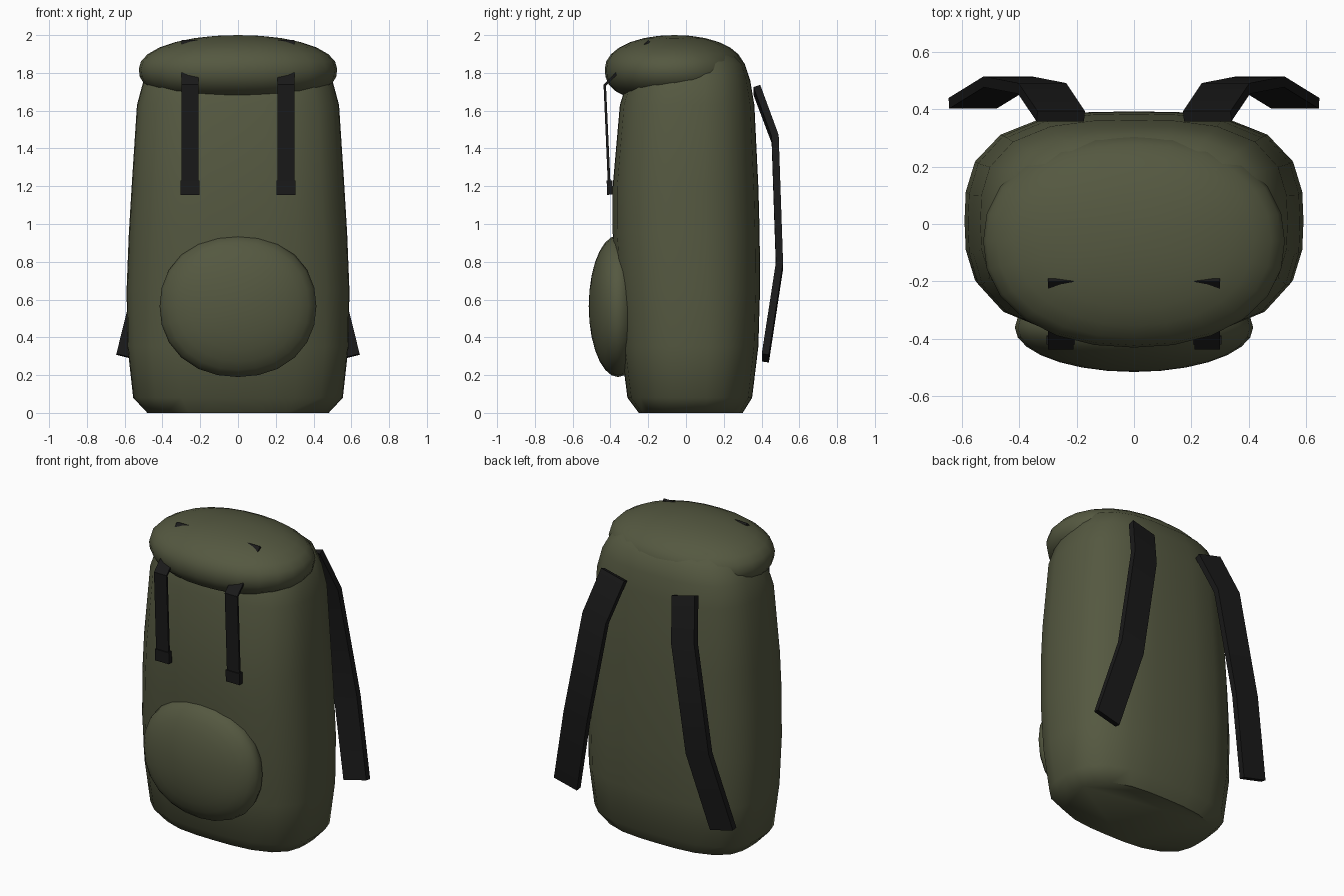
import bpy, bmesh, math
from mathutils import Vector

if "Cube" in bpy.data.objects:
    bpy.data.objects.remove(bpy.data.objects["Cube"])


def material(name, rgb):
    m = bpy.data.materials.new(name)
    m.diffuse_color = (*rgb, 1)
    m.use_nodes = True
    m.node_tree.nodes["Principled BSDF"].inputs["Base Color"].default_value = m.diffuse_color
    return m


CANVAS = material("olive_canvas", (0.09, 0.098, 0.052))
WEBBING = material("black_webbing", (0.01, 0.01, 0.01))


def finish(bm, name, mat, angle):
    bmesh.ops.recalc_face_normals(bm, faces=bm.faces)
    me = bpy.data.meshes.new(name)
    bm.to_mesh(me)
    bm.free()
    ob = bpy.data.objects.new(name, me)
    bpy.context.collection.objects.link(ob)
    me.materials.append(mat)
    bpy.ops.object.select_all(action='DESELECT')
    ob.select_set(True)
    bpy.context.view_layer.objects.active = ob
    bpy.ops.object.shade_smooth_by_angle(angle=math.radians(angle))
    return ob


def loft(rings, name, mat, angle):
    """Skin a list of closed rings and cap both ends."""
    bm = bmesh.new()
    loops = [[bm.verts.new(p) for p in ring] for ring in rings]
    for a, b in zip(loops, loops[1:]):
        for i in range(len(a)):
            j = (i + 1) % len(a)
            bm.faces.new((a[i], a[j], b[j], b[i]))
    bm.faces.new(loops[0])
    bm.faces.new(loops[-1])
    return finish(bm, name, mat, angle)


def rounded_ring(z, half_w, front, back, n=24, power=2.9):
    cy, ry = (front + back) / 2, (back - front) / 2
    pts = []
    for i in range(n):
        c, s = math.cos(math.tau * i / n), math.sin(math.tau * i / n)
        k = (abs(c) ** power + abs(s) ** power) ** (-1 / power)
        pts.append((half_w * c * k, cy + ry * s * k, z))
    return pts


def pillow(name, center, radii, outline, lower, upper, along_y=False):
    """Superellipsoid: outline power round its pole, separate powers below and above."""
    bm = bmesh.new()
    bmesh.ops.create_uvsphere(bm, u_segments=24, v_segments=14, radius=1)
    for v in bm.verts:
        x, y, z = v.co
        r = (abs(x) ** outline + abs(y) ** outline) ** (1 / outline)
        p = upper if z > 0 else lower
        x, y, z = v.co * (r ** p + abs(z) ** p) ** (-1 / p)
        if along_y:
            y, z = -z, y
        v.co = [c + d * e for c, d, e in zip(center, radii, (x, y, z))]
    return finish(bm, name, CANVAS, 60)


def strap(name, path, width, thick):
    """Flat band swept along a path."""
    pts = [Vector(p) for p in path]
    rings = []
    for i, p in enumerate(pts):
        ins = (p - pts[i - 1]).normalized() if i else Vector()
        out = (pts[i + 1] - p).normalized() if i < len(pts) - 1 else Vector()
        t = (ins + out).normalized()
        side = t.cross(Vector((0, 1, 0))).normalized()
        n = side.cross(t)
        rings.append([p + side * a * width / 2 + n * b * thick / 2
                      for a, b in ((-1, -1), (1, -1), (1, 1), (-1, 1))])
    return loft(rings, name, WEBBING, 30)


# main sack: height, half width, front y, back y
profile = [(0, .48, -.25, .30), (.08, .555, -.31, .35), (.35, .585, -.345, .383),
           (.65, .59, -.37, .392), (.95, .578, -.388, .39), (1.2, .563, -.388, .383),
           (1.63, .535, -.35, .362), (1.76, .50, -.31, .34), (1.85, .45, -.27, .31),
           (1.92, .36, -.2, .235), (1.93, .24, -.14, .16)]
loft([rounded_ring(*p) for p in profile], "main_sack", CANVAS, 50)

# lid and front pocket
pillow("lid", (0, -.06, 1.82), (.525, .37, .18), 2.2, 2.5, 2.1)
pillow("front_pocket", (0, -.36, .565), (.415, .155, .375), 2.15, 2, 2, along_y=True)

for s, label in ((-1, "left"), (1, "right")):
    # lid strap with its buckle
    x = s * .255
    strap(label + "_lid_strap",
          [(x, -.195, 1.97), (x, -.43, 1.735), (x, -.405, 1.17)], .09, .014)
    strap(label + "_buckle", [(x, -.405, 1.23), (x, -.403, 1.155)], .1, .03)
    # shoulder strap
    strap(label + "_shoulder_strap",
          [(s * .255, .375, 1.71), (s * .32, .472, 1.45),
           (s * .44, .495, .78), (s * .562, .42, .29)], .17, .038)
